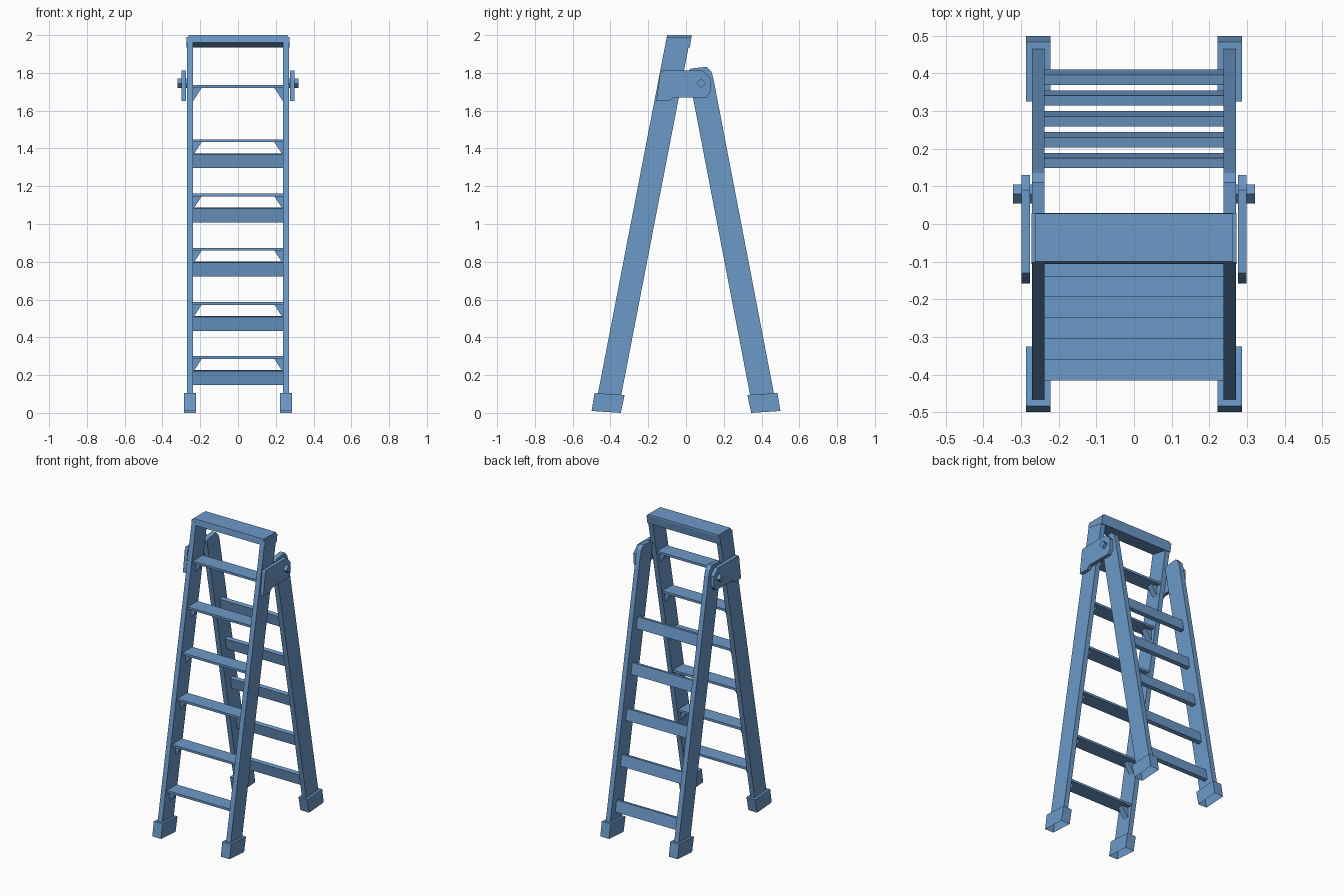
import bpy, bmesh, math
from mathutils import Vector

if "Cube" in bpy.data.objects:
    bpy.data.objects.remove(bpy.data.objects["Cube"])

SLOPE = 0.193                      # lean of both ladder halves (dy / dz)

blue = bpy.data.materials.new("ladder blue")
blue.diffuse_color = (0.15, 0.32, 0.58, 1)
blue.use_nodes = True
blue.node_tree.nodes["Principled BSDF"].inputs["Base Color"].default_value = blue.diffuse_color


def prism(name, profile, a, b, axis="x", mirror=False, open_bottom=False):
    """Extrude a (y,z) profile along x, or an (x,z) profile along y, from a to b."""
    put = (lambda p, t: (t, p[0], p[1])) if axis == "x" else (lambda p, t: (p[0], t, p[1]))
    bm = bmesh.new()
    rings = [[bm.verts.new(put(p, t)) for p in profile] for t in (a, b)]
    n = len(profile)
    for i in range(n):
        j = (i + 1) % n
        bm.faces.new((rings[0][i], rings[0][j], rings[1][j], rings[1][i]))
    for r in rings:
        bm.faces.new(r)
    bmesh.ops.recalc_face_normals(bm, faces=bm.faces)
    if open_bottom:
        down = [f for f in bm.faces if f.normal.z < -0.9]
        bmesh.ops.delete(bm, geom=down, context="FACES_ONLY")
    me = bpy.data.meshes.new(name)
    bm.to_mesh(me)
    bm.free()
    me.materials.append(blue)
    ob = bpy.data.objects.new(name, me)
    bpy.context.collection.objects.link(ob)
    if mirror:                     # copy to the other side of x = 0
        ob.modifiers.new("mirror", "MIRROR").use_axis = (True, False, False)
    return ob


def front_edge(z):                 # front edge of the front leg at height z
    return -0.10 - SLOPE * (2 - z)


def back_centre(z):                # centre line of the back leg at height z
    return 0.403 - SLOPE * (z - 0.1)


# Front legs
prism("front_leg", [(front_edge(0.09), 0.09), (front_edge(0.09) + 0.125, 0.09),
                    (0.022, 1.98), (front_edge(1.98), 1.98)], 0.238, 0.271, mirror=True)

# Back legs with clipped tops
prism("back_leg", [(0.34, 0.09), (0.468, 0.09), (0.145, 1.77), (0.135, 1.805),
                   (0.11, 1.832), (0.025, 1.823), (0.01, 1.81)], 0.238, 0.271, mirror=True)

# Feet: sleeves open underneath
foot = [(0.50, 0.01), (0.345, 0.0), (0.325, 0.095), (0.484, 0.105)]
for label, s in (("front_foot", -1), ("back_foot", 1)):
    prism(label, [(s * y, z) for y, z in foot], 0.222, 0.287, mirror=True, open_bottom=True)

# Top cap, underside square to the legs, outer top edges chamfered
cap = prism("top_cap", [(-0.106, 1.96), (0.02, 1.935), (0.029, 1.99),
                        (0.028, 2.0), (-0.10, 2.0), (-0.102, 1.99)], -0.262, 0.262)
prism("top_cap_end", [(-0.106, 1.96), (0.02, 1.935), (0.029, 1.99), (-0.102, 1.99)],
      0.262, 0.273, mirror=True)

# Front treads with small corner gussets
for i in range(6):
    z = 0.30 + 0.287 * i
    y0 = front_edge(z) + 0.012
    prism("tread_%d" % (i + 1), [(y0, z), (y0, z - 0.015),
                                 (y0 + 0.105, z - 0.015), (y0 + 0.105, z)], -0.24, 0.24)
    prism("tread_gusset_%d" % (i + 1), [(0.24, z - 0.014), (0.192, z - 0.014), (0.24, z - 0.088)],
          y0 + 0.035, y0 + 0.075, axis="y", mirror=True)

# Back slats lying along the lean of the back legs
along = Vector((-SLOPE, 1)).normalized() * 0.0375
across = Vector((1, SLOPE)).normalized() * 0.0135
for i in range(5):
    z = 0.187 + 0.287 * i
    c = Vector((back_centre(z) + 0.004, z))
    prism("back_slat_%d" % (i + 1), [c - along - across, c - along + across,
                                     c + along + across, c + along - across], -0.24, 0.24)

# Hinge plates and square pivot bolts
prism("hinge_plate", [(-0.158, 1.65), (-0.137, 1.80), (-0.130, 1.812), (0.09, 1.812),
                      (0.13, 1.77), (0.13, 1.70), (0.11, 1.67), (-0.065, 1.67),
                      (-0.09, 1.65)], 0.276, 0.299, mirror=True)
prism("pivot_bolt", [(0.08 + 0.025 * math.cos(k * math.pi / 2),
                      1.745 + 0.025 * math.sin(k * math.pi / 2)) for k in range(4)],
      0.26, 0.321, mirror=True)
